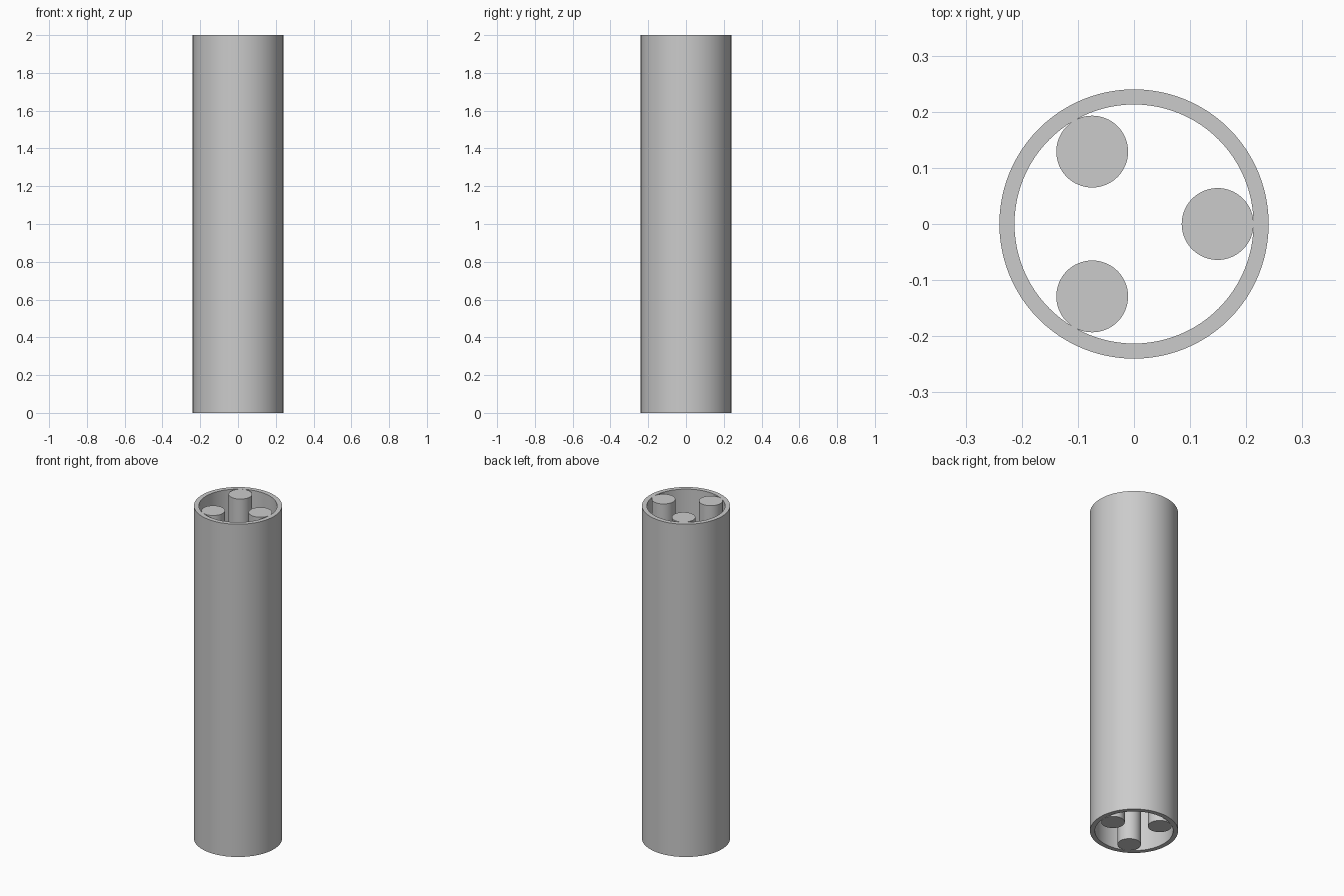
import bpy, bmesh, math

HEIGHT, OUTER, INNER = 2.0, 0.24, 0.213
ROD_RADIUS, ROD_DISTANCE = 0.064, 0.149

cube = bpy.data.objects.get("Cube")
if cube:
    bpy.data.objects.remove(cube, do_unlink=True)

# Single grey material
grey = bpy.data.materials.new("plain grey")
grey.use_nodes = True
colour = (0.6, 0.6, 0.6, 1)
grey.diffuse_color = colour
grey.node_tree.nodes["Principled BSDF"].inputs["Base Color"].default_value = colour


def finish(bm, name):
    bmesh.ops.recalc_face_normals(bm, faces=bm.faces)
    mesh = bpy.data.meshes.new(name)
    bm.to_mesh(mesh)
    bm.free()
    mesh.materials.append(grey)
    obj = bpy.data.objects.new(name, mesh)
    bpy.context.collection.objects.link(obj)
    bpy.ops.object.select_all(action="DESELECT")
    obj.select_set(True)
    bpy.context.view_layer.objects.active = obj
    bpy.ops.object.shade_smooth_by_angle(angle=math.radians(30))
    return obj


# Open tube: a rectangular wall profile swept round the axis
def tube(name, sides=96):
    bm = bmesh.new()
    profile = [(OUTER, 0), (OUTER, HEIGHT), (INNER, HEIGHT), (INNER, 0)]
    rings = []
    for i in range(sides):
        a = math.tau * i / sides
        rings.append([bm.verts.new((r * math.cos(a), r * math.sin(a), z)) for r, z in profile])
    for i, ring in enumerate(rings):
        after = rings[(i + 1) % sides]
        for j in range(len(profile)):
            k = (j + 1) % len(profile)
            bm.faces.new((ring[j], after[j], after[k], ring[k]))
    return finish(bm, name)


# Solid rod resting against the inside of the wall
def rod(name, angle, sides=64):
    bm = bmesh.new()
    bmesh.ops.create_cone(bm, cap_ends=True, segments=sides, radius1=ROD_RADIUS,
                          radius2=ROD_RADIUS, depth=HEIGHT)
    bmesh.ops.translate(bm, verts=bm.verts, vec=(ROD_DISTANCE * math.cos(angle),
                        ROD_DISTANCE * math.sin(angle), HEIGHT / 2))
    return finish(bm, name)


tube("outer_tube")
for i, side in enumerate(("left", "back_right", "front_right")):
    rod(side + "_rod", math.tau * i / 3)
